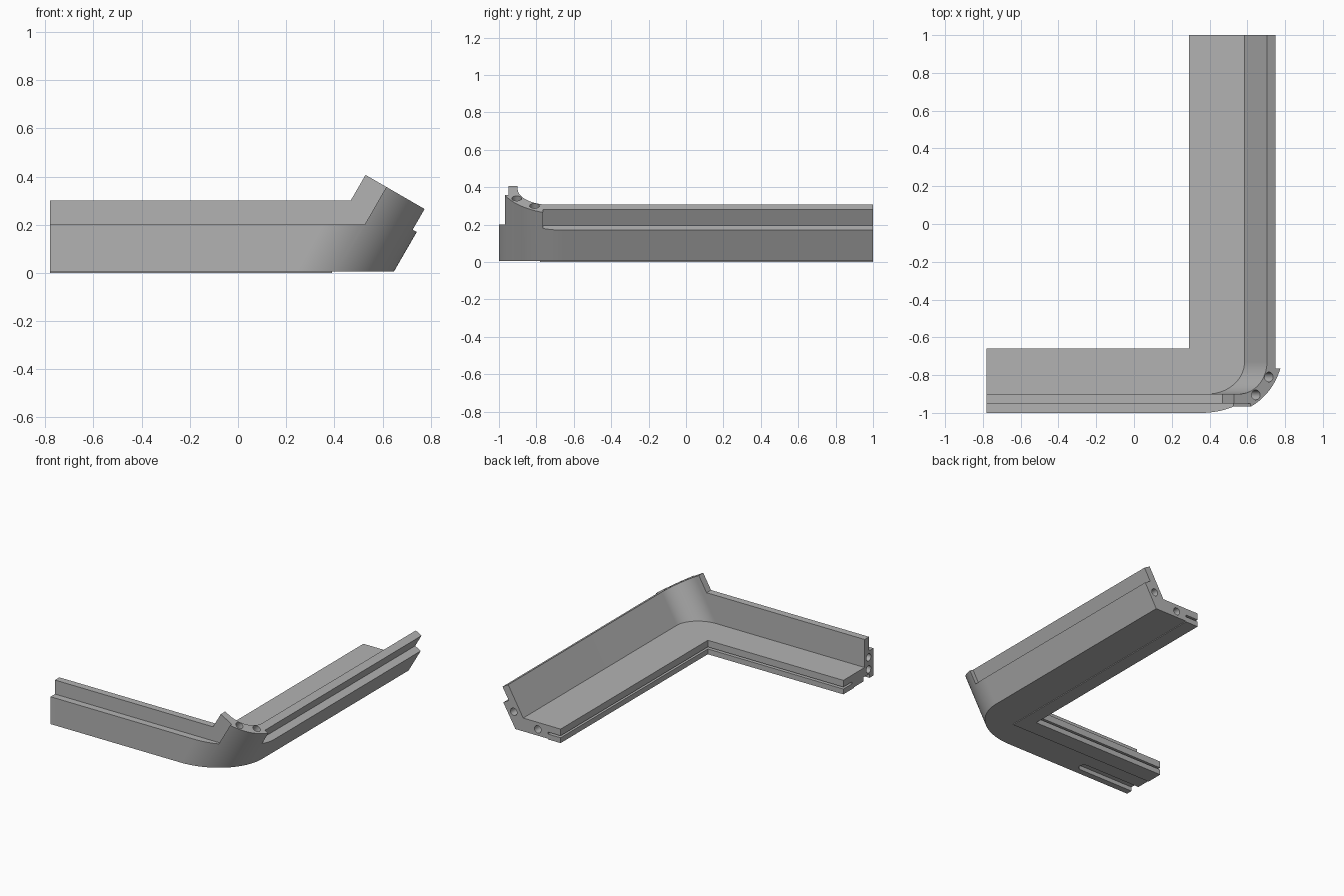
import bpy, bmesh, math
from mathutils import Vector

if "Cube" in bpy.data.objects:
    bpy.data.objects.remove(bpy.data.objects["Cube"], do_unlink=True)

COS, SIN = math.cos(math.radians(30)), 0.5
TAN = SIN / COS
BASE = 0.005          # underside of the body, above the thin pad

grey = bpy.data.materials.new("plain grey")
grey.use_nodes = True
colour = (0.45, 0.45, 0.45, 1)
grey.diffuse_color = colour
grey.node_tree.nodes["Principled BSDF"].inputs["Base Color"].default_value = colour


# Placements: map outline (a, b) and extrusion distance t to space
def upright(a, b, t):
    return Vector((a, b, t))


def leaning(a, b, t):          # upright outline sheared towards +x
    return Vector((a + t * TAN, b, t))


def along_x(a, b, t):
    return Vector((t, a, b))


def along_y(a, b, t):
    return Vector((a, t, b))


def tilted_y(a, b, t):         # section square to the leaning wall, run along y
    return Vector((a * COS + b * SIN, t, b * COS - a * SIN))


def tilted_up(a, b, t):        # run up the lean of the wall
    return Vector((a * COS + t * SIN, b, t * COS - a * SIN))


def prism(name, outline, low, high, place):
    bm = bmesh.new()
    rings = [[bm.verts.new(place(a, b, t)) for a, b in outline] for t in (low, high)]
    bm.faces.new(rings[0])
    bm.faces.new(rings[1])
    n = len(outline)
    for i in range(n):
        j = (i + 1) % n
        bm.faces.new((rings[0][i], rings[0][j], rings[1][j], rings[1][i]))
    bmesh.ops.recalc_face_normals(bm, faces=bm.faces)
    mesh = bpy.data.meshes.new(name)
    bm.to_mesh(mesh)
    bm.free()
    mesh.materials.append(grey)
    obj = bpy.data.objects.new(name, mesh)
    bpy.context.collection.objects.link(obj)
    return obj


def rect(a0, a1, b0, b1):
    return [(a0, b0), (a1, b0), (a1, b1), (a0, b1)]


def arc(cx, cy, rx, ry, start, end, steps):
    angles = [math.radians(start + (end - start) * i / steps) for i in range(steps + 1)]
    return [(cx + rx * math.cos(t), cy + ry * math.sin(t)) for t in angles]


def combine(target, tool, operation):
    mod = target.modifiers.new(operation.lower(), "BOOLEAN")
    mod.operation, mod.object, mod.solver = operation, tool, "EXACT"
    bpy.context.view_layer.objects.active = target
    bpy.ops.object.modifier_apply(modifier=mod.name)
    bpy.data.objects.remove(tool, do_unlink=True)


def cut(target, outline, low, high, place):
    combine(target, prism("cutter", outline, low, high, place), "DIFFERENCE")


# Wall: one bent outline, leaning so the side run tilts outward
outer = arc(0.24, -0.65, 0.35 / COS, 0.35, -90, 0, 32)
inner = arc(0.331, -0.73, 0.17 / COS, 0.17, 0, -90, 32)
outline = [(-1.5, -1)] + outer + [(outer[-1][0], 1), (inner[0][0], 1)] + inner + [(-1.5, -0.9)]
frame = prism("corner_frame", outline, BASE, 0.6, leaning)

cut(frame, rect(-3, -0.78, -2, 2), -1, 2, upright)            # square left end
cut(frame, rect(-3, 3, 0.617, 2), -2, 2, tilted_y)            # top of leaning wall
cut(frame, rect(-3, 0.2945, -2, 0), 0.3, 1, leaning)          # top of front wall
cut(frame, rect(-3, 0.41, -2, -0.95), 0.2, 1, leaning)        # front ledge
cut(frame, rect(0.508, 2, 0.518, 2), -0.765, 2, tilted_y)     # side ledge

# Floor flange, overlapping the wall
floor = prism("floor", [(-0.78, -0.66), (0.29, -0.66), (0.29, 1), (0.6, 1), (0.6, -0.73),
                        (0.575, -0.82), (0.5, -0.88), (0.4, -0.95), (-0.78, -0.95)],
              BASE, 0.1, upright)
combine(frame, floor, "UNION")

# Panel slit along both inner edges
cut(frame, [(-2, -0.76), (0.39, -0.76), (0.39, 2), (0.2, 2), (0.2, -0.6), (-2, -0.6)],
    0.038, 0.052, upright)

# Round-ended slot under the front run
cut(frame, arc(-0.34, -0.92, 0.035, 0.035, -90, 90, 16) + [(-2, -0.885), (-2, -0.955)],
    -0.1, 0.035, upright)

# Dowel holes in the two ends and the corner top
holes = [(-0.945, 0.155, -1, -0.63, along_x), (-0.945, 0.07, -1, -0.63, along_x),
         (0.47, 0.05, 0.85, 1.2, along_y), (0.66, 0.125, 0.85, 1.2, along_y),
         (0.389, -0.905, 0.47, 0.8, tilted_up), (0.469, -0.81, 0.47, 0.8, tilted_up)]
for a, b, low, high, place in holes:
    cut(frame, arc(a, b, 0.026, 0.026, 0, 345, 23), low, high, place)

# Thin pad under the inner edge
pad = prism("bottom_pad", [(-0.78, -0.66), (0.29, -0.66), (0.29, 1), (0.39, 1),
                           (0.39, -0.78), (-0.78, -0.78)], 0, BASE, upright)

for obj in (frame, pad):
    bpy.ops.object.select_all(action="DESELECT")
    obj.select_set(True)
    bpy.context.view_layer.objects.active = obj
    bpy.ops.object.shade_smooth_by_angle()
